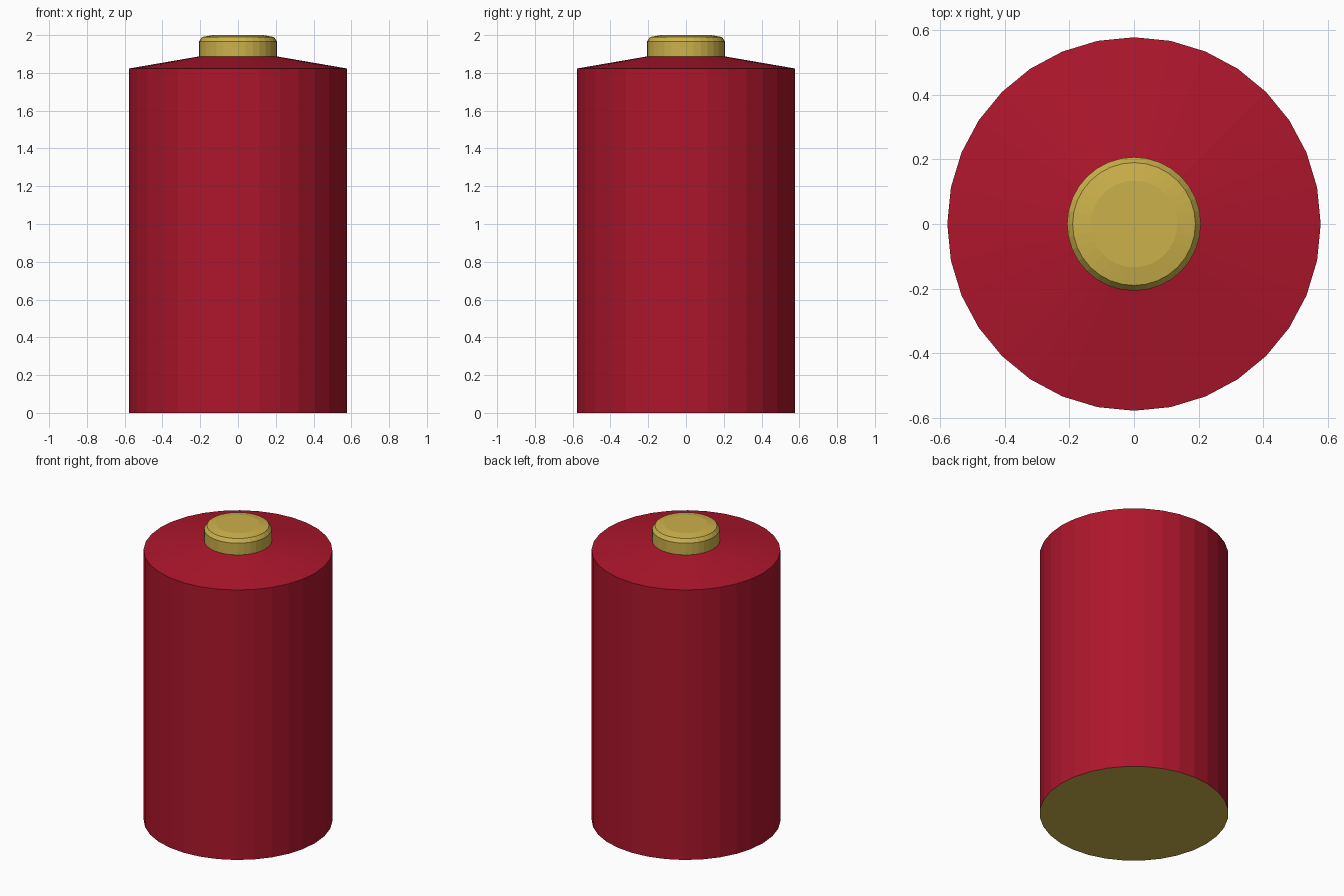
import bpy
import bmesh
from math import cos, sin, tau

if "Cube" in bpy.data.objects:
    bpy.data.objects.remove(bpy.data.objects["Cube"])

SIDES = 32


def material(name, color):
    mat = bpy.data.materials.new(name)
    mat.diffuse_color = color
    mat.use_nodes = True
    mat.node_tree.nodes["Principled BSDF"].inputs["Base Color"].default_value = mat.diffuse_color
    return mat


def lathe(name, profile, mat, cap_bottom=False, cap_top=False):
    """Revolve (radius, z) points, listed bottom to top, around z."""
    bm = bmesh.new()
    rings = [[bm.verts.new((r * cos(tau * i / SIDES), r * sin(tau * i / SIDES), z))
              for i in range(SIDES)] for r, z in profile]
    for low, high in zip(rings, rings[1:]):
        for i in range(SIDES):
            j = (i + 1) % SIDES
            bm.faces.new((low[i], low[j], high[j], high[i]))
    if cap_bottom:
        bm.faces.new(rings[0][::-1])
    if cap_top:
        bm.faces.new(rings[-1])
    mesh = bpy.data.meshes.new(name)
    bm.to_mesh(mesh)
    bm.free()
    mesh.materials.append(mat)
    obj = bpy.data.objects.new(name, mesh)
    bpy.context.collection.objects.link(obj)
    return obj


red = material("red_wrap", (0.42, 0.008, 0.025, 1))
brass = material("brass", (0.60, 0.44, 0.07, 1))

# Wrapped body with sloping shoulder
lathe("casing", [(0.578, 0), (0.578, 1.823), (0.207, 1.887)], red)

# Flat contact underneath
lathe("bottom_contact", [(0.578, 0)], brass, cap_bottom=True)

# Rounded button on top
lathe("top_terminal", [(0.207, 1.887), (0.207, 1.966), (0.19, 1.99), (0.134, 2.0)],
      brass, cap_top=True)
